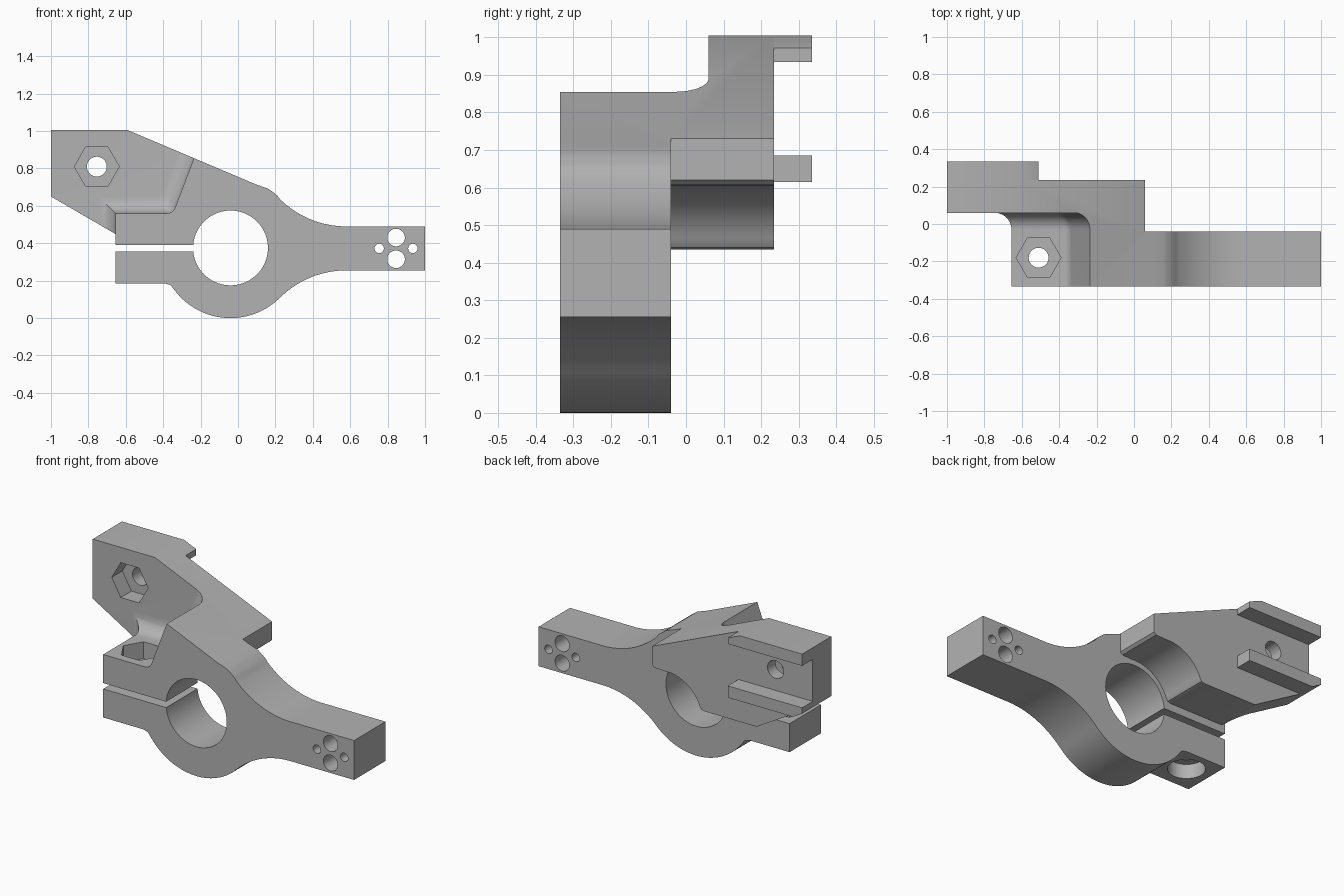
import bpy, bmesh
from math import sin, cos, pi, radians
from mathutils import Vector

if "Cube" in bpy.data.objects:
    bpy.data.objects.remove(bpy.data.objects["Cube"], do_unlink=True)

FRONT, MID, STEP, BACK, RAIL = -0.335, -0.04, 0.06, 0.235, 0.335
CX, CZ, R = -0.04, 0.375, 0.375          # ring centre and outer radius


def arc(cx, cz, r, a0, a1, n):
    """Points on an arc, angles in degrees."""
    angles = [radians(a0 + (a1 - a0) * i / n) for i in range(n + 1)]
    return [(cx + r * cos(a), cz + r * sin(a)) for a in angles]


def circle(cx, cz, r, n=48):
    return arc(cx, cz, r, 0, 360, n)[:-1]


def loft(name, rings):
    """Closed solid through matching rings of 3D points."""
    bm = bmesh.new()
    loops = [[bm.verts.new(p) for p in ring] for ring in rings]
    n = len(loops[0])
    for a, b in zip(loops, loops[1:]):
        for i in range(n):
            j = (i + 1) % n
            bm.faces.new((a[i], a[j], b[j], b[i]))
    bm.faces.new(loops[0])
    bm.faces.new(loops[-1])
    bmesh.ops.recalc_face_normals(bm, faces=bm.faces)
    mesh = bpy.data.meshes.new(name)
    bm.to_mesh(mesh)
    bm.free()
    ob = bpy.data.objects.new(name, mesh)
    bpy.context.collection.objects.link(ob)
    return ob


def prism(name, outline, y0, y1):
    return loft(name, [[(x, y, z) for x, z in outline] for y in (y0, y1)])


def post(name, outline, z0, z1):
    return loft(name, [[(x, y, z) for x, y in outline] for z in (z0, z1)])


def combine(target, tool, operation):
    tool.hide_render = True
    mod = target.modifiers.new("bool", 'BOOLEAN')
    mod.operation, mod.solver, mod.object = operation, 'EXACT', tool
    bpy.context.view_layer.objects.active = target
    bpy.ops.object.modifier_apply(modifier=mod.name)
    bpy.data.objects.remove(tool, do_unlink=True)


def upper(x):      # sloping top edge
    return (x, 1.005 - 0.423 * (x + 0.59))


def lower(x):      # sloping lower left edge
    return (x, 0.65 - 0.581 * (x + 1))


# Clamp ring with its arm and split ears
FX, FR = 0.58, 0.506                      # neck fillet position and radius
outline = [(-0.655, 0.185), (-0.39, 0.185), (-0.36, 0.176)]
outline += arc(CX, CZ, R, 218, 314.7, 32)
outline += arc(FX, 0.255 - FR, FR, 134.7, 90, 16)[1:]
outline += [(1, 0.255), (1, 0.49)]
outline += arc(FX, 0.49 + FR, FR, 270, 225.3, 16)
outline += arc(CX, CZ, R, 45, 58, 5)[1:]
outline += [upper(0.1), (-0.59, 1.005), (-1, 1.005), lower(-1), lower(-0.655)]
bracket = prism("clamp_bracket", outline, FRONT, MID)

# Rear plate with a clearance arc round the bore
plate = [(-1, 1.005), (-0.59, 1.005), upper(0.06), (0.06, 0.62), (0.045, 0.607)]
plate += arc(CX, CZ, 0.23, 85, 160, 20)
plate += [(-0.265, 0.441), (-0.285, 0.435), lower(-0.63), lower(-1)]
combine(bracket, prism("rear_plate", plate, MID, BACK), 'UNION')

# Guide rails on the back
top_rail = [(-1, 0.935), (-0.51, 0.935), upper(-0.51), (-0.59, 1.005), (-1, 1.005)]
low_rail = [(-1, 0.685), (-0.51, 0.685), (-0.51, 0.615), lower(-0.94), lower(-1)]
for rail in (top_rail, low_rail):
    combine(bracket, prism("rail", rail, BACK, RAIL), 'UNION')


# Pocket above the ear, with a concave fillet where it meets the plate
def pocket_ring(y, offset):
    path = [Vector(p) for p in ((-0.655, -0.1), (-0.655, 0.56), (-0.348, 0.56), (-0.13, 1.131))]
    dirs = [(b - a).normalized() for a, b in zip(path, path[1:])]
    norms = [Vector((-d.y, d.x)) for d in dirs]
    pts = [path[0] + norms[0] * offset]
    for p, n, m in zip(path[1:], norms, norms[1:]):
        pts.append(p + (n + m) * (offset / (1 + n.dot(m))))
    pts.append(path[-1] + norms[-1] * offset)
    corner = pts[2]
    a, b = corner - dirs[1] * 0.035, corner + dirs[2] * 0.035
    bend = [a * (1 - t) ** 2 + corner * 2 * t * (1 - t) + b * t * t
            for t in [i / 6 for i in range(7)]]
    pts = pts[:2] + bend + pts[3:] + [Vector((-1.3, 1.3)), Vector((-1.3, -0.1))]
    return [(p.x, y, p.y) for p in pts]


FIL = 0.09
rings = [pocket_ring(-0.6, 0)]
for i in range(11):
    t = i / 10 * pi / 2
    rings.append(pocket_ring(STEP - FIL + FIL * sin(t), FIL * (1 - cos(t))))
combine(bracket, loft("pocket_cutter", rings), 'DIFFERENCE')

# Bore, slot, and plain holes along y
slot = [(-0.8, 0.355), (-0.2, 0.355), (-0.2, 0.39), (-0.8, 0.39)]
cuts = [circle(CX, CZ, 0.2, 72), slot, circle(-0.755, 0.81, 0.053)]
cuts += [circle(0.845, 0.3725 + s * 0.058, 0.047) for s in (-1, 1)]
cuts += [circle(0.845 + s * 0.09, 0.3725, 0.025, 32) for s in (-1, 1)]
for cut in cuts:
    combine(bracket, prism("cutter", cut, -0.6, 0.6), 'DIFFERENCE')

# Nut recess in the plate, and the clamp bolt hole with its recesses
combine(bracket, prism("nut_cutter", circle(-0.755, 0.81, 0.12, 6), -0.2, 0.16), 'DIFFERENCE')
for sides, radius, z0, z1 in ((48, 0.053, 0.1, 0.7), (6, 0.12, 0.46, 0.7), (48, 0.1, 0.1, 0.27)):
    bolt = post("bolt_cutter", circle(-0.51, -0.18, radius, sides), z0, z1)
    combine(bracket, bolt, 'DIFFERENCE')

# Material and shading
grey = bpy.data.materials.new("plain grey")
grey.use_nodes = True
colour = (0.45, 0.45, 0.45, 1)
grey.diffuse_color = colour
grey.node_tree.nodes["Principled BSDF"].inputs["Base Color"].default_value = colour
bracket.data.materials.clear()
bracket.data.materials.append(grey)
for face in bracket.data.polygons:
    face.material_index = 0
bpy.ops.object.select_all(action='DESELECT')
bracket.select_set(True)
bpy.context.view_layer.objects.active = bracket
bpy.ops.object.shade_smooth_by_angle(angle=radians(25))
